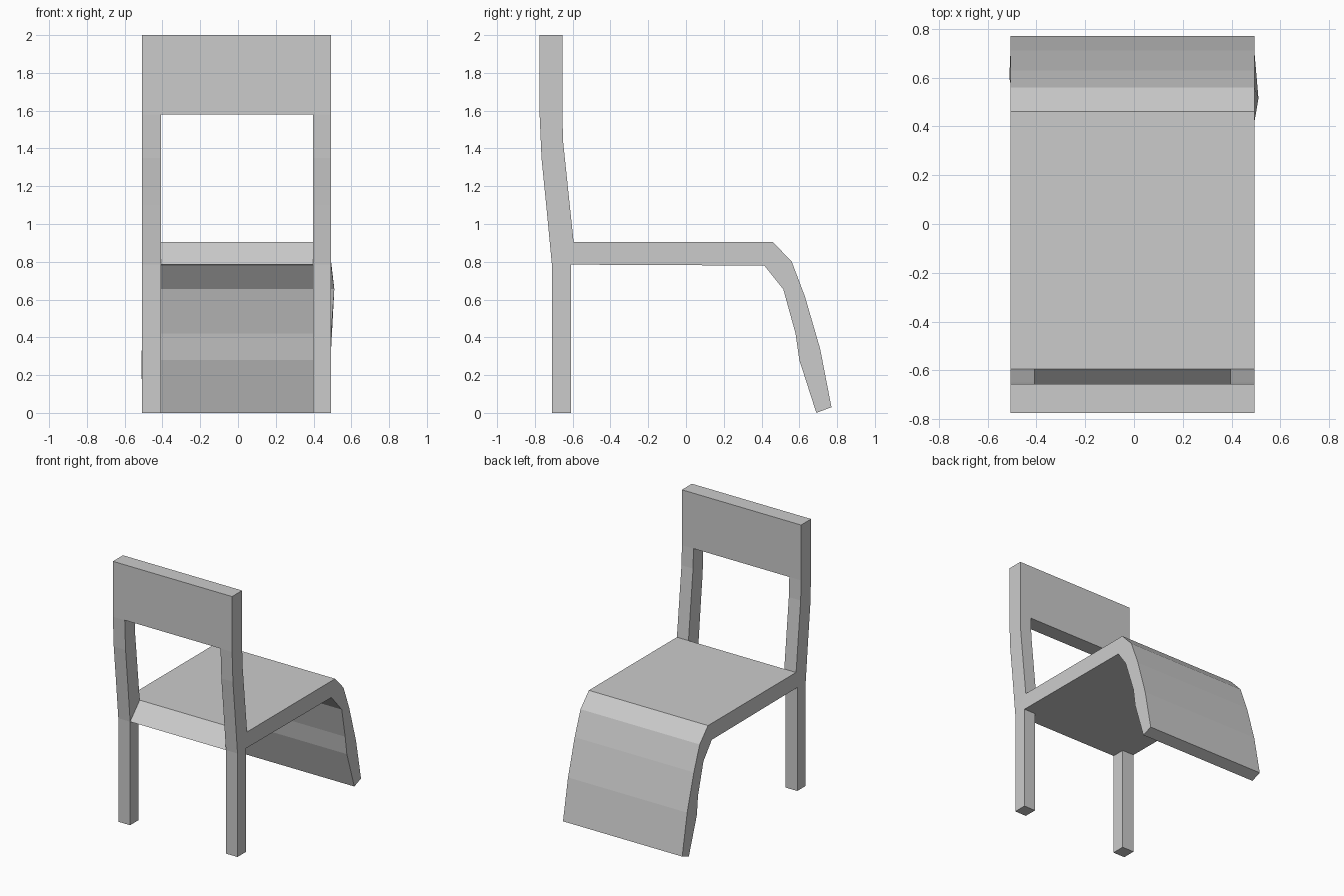
import bpy, bmesh

if "Cube" in bpy.data.objects:
    bpy.data.objects.remove(bpy.data.objects["Cube"])

# Side profiles (y, z); neighbouring parts share their corner points
LEG = [(-0.71, 0), (-0.61, 0), (-0.61, 0.785), (-0.71, 0.785)]
SEAT = [(-0.71, 0.785), (-0.61, 0.785), (0.415, 0.78), (0.515, 0.655),
        (0.58, 0.42), (0.60, 0.28), (0.69, 0.0), (0.77, 0.03),
        (0.71, 0.34), (0.63, 0.615), (0.56, 0.80), (0.46, 0.905), (-0.595, 0.905)]
STILE = [(-0.71, 0.785), (-0.595, 0.905), (-0.65, 1.43), (-0.655, 1.58),
         (-0.775, 1.58), (-0.765, 1.35), (-0.74, 1.10)]
TOP_RAIL = [(-0.775, 1.58), (-0.655, 1.58), (-0.655, 2.0), (-0.775, 2.0)]

# Bands across the width: outer bands carry legs and stiles
X = [-0.507, -0.408, 0.396, 0.493]
SIDE = [LEG, SEAT, STILE, TOP_RAIL]
BANDS = [SIDE, [SEAT, TOP_RAIL], SIDE]

bm = bmesh.new()
verts = {}


def vert(x, p):
    key = (x, *p)
    if key not in verts:
        verts[key] = bm.verts.new(key)
    return verts[key]


def toggle_face(vs):
    """Add a face, or remove it when two parts share it (inner wall)."""
    old = bm.faces.get(vs)
    if old:
        bm.faces.remove(old)
    else:
        bm.faces.new(vs)


def add_prism(profile, x0, x1):
    a = [vert(x0, p) for p in profile]
    b = [vert(x1, p) for p in profile]
    toggle_face(a)
    toggle_face(b)
    for i in range(len(a)):
        j = (i + 1) % len(a)
        toggle_face([a[i], a[j], b[j], b[i]])


for i, band in enumerate(BANDS):
    for profile in band:
        add_prism(profile, X[i], X[i + 1])

# Slight bulges on the side edges of the curved front
verts[(X[3], 0.515, 0.655)].co.x = 0.51
verts[(X[0], 0.60, 0.28)].co.x = -0.511

# Clean leftovers and merge flat faces
bmesh.ops.delete(bm, geom=[e for e in bm.edges if not e.link_faces], context='EDGES')
bmesh.ops.recalc_face_normals(bm, faces=bm.faces[:])
bmesh.ops.dissolve_limit(bm, angle_limit=0.002, verts=bm.verts[:], edges=bm.edges[:])

mesh = bpy.data.meshes.new("chair")
bm.to_mesh(mesh)
bm.free()
chair = bpy.data.objects.new("chair", mesh)
bpy.context.collection.objects.link(chair)
